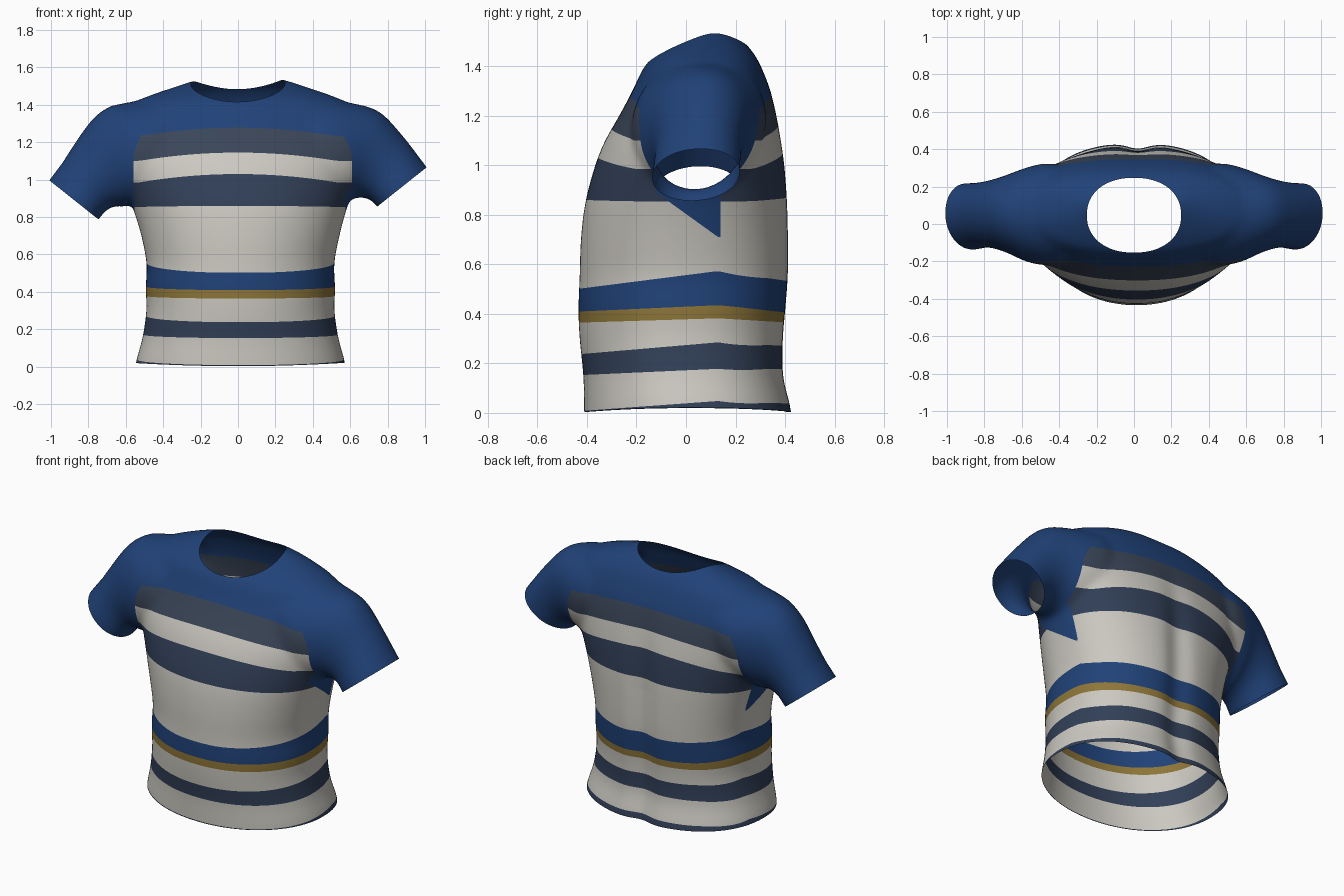
import bpy, bmesh, math
from mathutils import Vector

if "Cube" in bpy.data.objects:
    bpy.data.objects.remove(bpy.data.objects["Cube"])


def material(name, rgb):
    m = bpy.data.materials.new(name)
    m.diffuse_color = (*rgb, 1)
    m.use_nodes = True
    m.node_tree.nodes["Principled BSDF"].inputs["Base Color"].default_value = m.diffuse_color
    return m


MATS = [material("royal_blue", (0.0145, 0.054, 0.187)),
        material("off_white", (0.60, 0.58, 0.53)),
        material("navy", (0.031, 0.050, 0.096)),
        material("slate_navy", (0.042, 0.060, 0.096)),
        material("gold", (0.27, 0.18, 0.04))]
BLUE, WHITE, NAVY, SLATE, GOLD = range(5)


def smooth_rows(rows, n=4):
    """Catmull-Rom interpolation through rows of numbers."""
    out = []
    for i in range(len(rows) - 1):
        p = [rows[max(0, min(len(rows) - 1, i + k))] for k in (-1, 0, 1, 2)]
        for j in range(n):
            t = j / n
            out.append([0.5 * (2 * b + (c - a) * t + (2 * a - 5 * b + 4 * c - d) * t * t
                               + (3 * b - a - 3 * c + d) * t ** 3) for a, b, c, d in zip(*p)])
    return out + [rows[-1]]


def oval(t, e):
    c, s = math.cos(t), math.sin(t)
    return math.copysign(abs(c) ** (2 / e), c), math.copysign(abs(s) ** (2 / e), s)


def loft(bm, rings):
    """Closed solid through rings of points."""
    vs = [[bm.verts.new(p) for p in r] for r in rings]
    n = len(vs[0])
    for a, b in zip(vs, vs[1:]):
        for i in range(n):
            bm.faces.new((a[i], a[(i + 1) % n], b[(i + 1) % n], b[i]))
    bm.faces.new(vs[0][::-1])
    bm.faces.new(vs[-1])


ANG = [2 * math.pi * (i + .5) / 64 for i in range(64)]
src = bmesh.new()

# Torso: z, half width, front y, back y (fuller across the back)
torso = [(-.08, .565, -.41, .44), (.02, .56, -.412, .43), (.15, .525, -.415, .40), (.3, .503, -.43, .40),
         (.42, .507, -.435, .41), (.55, .502, -.43, .42), (.7, .53, -.425, .42), (.85, .57, -.407, .415),
         (1.0, .62, -.367, .402), (1.1, .65, -.327, .387), (1.2, .67, -.27, .368), (1.3, .665, -.217, .342),
         (1.4, .59, -.168, .303), (1.45, .485, -.115, .275), (1.5, .34, -.035, .232), (1.54, .22, .05, .16)]
rings = []
for z, w, f, b in smooth_rows(torso):
    rings.append([Vector((.013 + w * x, (f + b) / 2 + (b - f) / 2 * y, z))
                  for x, y in (oval(t, 2.35 if t < math.pi else 2.08) for t in ANG)])
loft(src, rings)

# Sleeves: top x, top z, bottom x, bottom z, half depth, centre y
sleeve = [(.30, 1.46, .35, .95, .24, .05), (.45, 1.435, .46, .90, .272, .052), (.58, 1.415, .565, .885, .252, .05),
          (.75, 1.368, .645, .905, .20, .053), (.885, 1.23, .70, .895, .175, .05),
          (1.01, 1.067, .745, .855, .178, .04), (1.07, .99, .80, .79, .178, .04)]
for side in (1, -1):
    rings = []
    for tx, tz, bx, bz, h, cy in smooth_rows(sleeve):
        mid = Vector(((tx + bx) / 2, cy, (tz + bz) / 2))
        half = Vector(((tx - bx) / 2, 0, (tz - bz) / 2))
        # upper part leans back, following the slope of the chest
        ring = [mid + half * u + Vector((0, h * v + .02 * u, 0)) for u, v in (oval(t, 2.05) for t in ANG)]
        rings.append([Vector((side * p.x, p.y, p.z)) for p in ring])
    loft(src, rings)
bmesh.ops.recalc_face_normals(src, faces=src.faces)

# Merge the solids into one soft skin
me = bpy.data.meshes.new("shirt")
src.to_mesh(me)
src.free()
shirt = bpy.data.objects.new("shirt", me)
bpy.context.collection.objects.link(shirt)
rm = shirt.modifiers.new("merge", 'REMESH')
rm.mode = 'VOXEL'
rm.voxel_size = .016
sm = shirt.modifiers.new("soften", 'SMOOTH')
sm.factor, sm.iterations = .5, 18
ev = shirt.evaluated_get(bpy.context.evaluated_depsgraph_get())
bm = bmesh.new()
bm.from_mesh(ev.to_mesh())
shirt.modifiers.clear()


def cut(f, remove=False):
    """Cut edges along f = 0, optionally deleting the positive side."""
    new = []
    for e in list(bm.edges):
        v = e.verts[0]
        a, b = f(v.co), f(e.verts[1].co)
        if a * b < 0:
            new.append(bmesh.utils.edge_split(e, v, a / (a - b))[1])
    bmesh.ops.connect_verts(bm, verts=new)
    if remove:
        dead = [p for p in bm.faces if f(p.calc_center_median()) > 0]
        bmesh.ops.delete(bm, geom=dead, context='FACES')


def clamp(x):
    return max(0, min(1, x))


# Openings: hem, cuffs, neck
cut(lambda p: .003 + .055 * p.x ** 2 - p.z, True)
cut(lambda p: min(.62 * (abs(p.x) - .875) - .78 * (p.z - .96), abs(p.x) - .64), True)
cut(lambda p: min(1 - abs(p.x / .252) ** 2.2 - abs((p.y - .047) / .2) ** 2.2, p.z - 1.2), True)

# Hollow down the middle of the back, left sleeve hanging a little lower
for v in bm.verts:
    p = v.co
    if p.y > .2:
        p.y -= .028 * math.exp(-((p.x - .02) / .08) ** 2) * clamp(2.6 - 2 * p.z)
    if p.x < -.5 and p.z > .7:
        p.z -= .07 * clamp((-p.x - .5) / .4 + 1.5 * (1.1 - p.z)) * clamp((-p.x - .5) / .12) * clamp((p.z - .7) / .1)

# Stripe edges: height at front, rise at the sides, rise at the back, colour below
EDGES = [(.008, .04, .03, NAVY), (.153, .025, .025, WHITE), (.238, .047, .032, NAVY), (.365, .017, 0, WHITE),
         (.41, .025, -.005, GOLD), (.503, .07, .03, BLUE), (.86, -.005, .01, WHITE), (1.03, -.04, .02, NAVY),
         (1.145, -.04, .015, WHITE)]


def height(p, z, side, back):
    if z < .6:  # lower stripes peak at the side seams
        k = max(0, 1 - abs(p.y - .13) / (.55 if p.y < .13 else .28))
    else:
        k = min(1.1, (p.x / .5) ** 2)
    return p.z - z - side * k - back * clamp((p.y - .13) / .2) * max(0, 1 - k)


def blue_area(p):
    """Yoke, sleeves and the underarm gusset."""
    yoke = height(p, 1.278, -.04, .005)
    seam = .585 - 2.5 * max(0, p.z - 1.1) ** 2 + max(0, .87 - p.z)
    arm = min(abs(p.x - .025) - seam, p.z - .76)
    gusset = min(p.z - .71 - .72 * max(0, .13 - p.y), .14 - p.y, abs(p.x) - .4, .95 - p.z, p.y + .12)
    return max(yoke, arm, gusset)


for z, s, b, _ in EDGES:
    cut(lambda p: height(p, z, s, b))
cut(blue_area)

# Colour by area and height
for f in bm.faces:
    c = f.calc_center_median()
    f.smooth = True
    if blue_area(c) > 0:
        f.material_index = BLUE
    else:
        f.material_index = next((col for z, s, b, col in EDGES if height(c, z, s, b) < 0), SLATE)

bm.to_mesh(me)
bm.free()
for m in MATS:
    me.materials.append(m)
